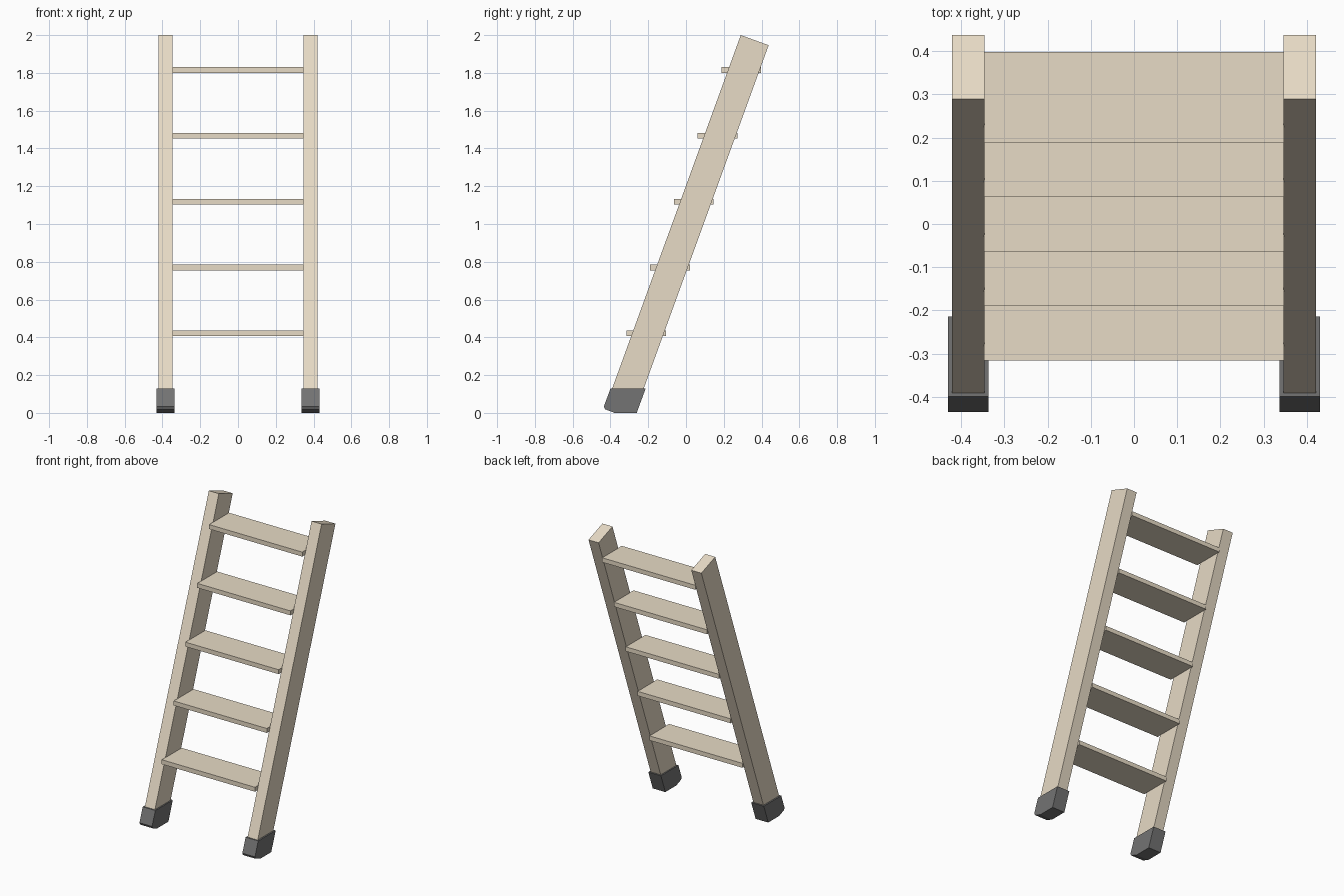
import bpy, bmesh, math
from mathutils import Vector

if "Cube" in bpy.data.objects:
    bpy.data.objects.remove(bpy.data.objects["Cube"])


def material(name, rgb):
    m = bpy.data.materials.new(name)
    m.diffuse_color = (*rgb, 1.0)
    m.use_nodes = True
    m.node_tree.nodes["Principled BSDF"].inputs["Base Color"].default_value = m.diffuse_color
    return m


WOOD = material("pale wood", (0.81, 0.715, 0.57))
RUBBER = material("dark grey rubber", (0.174, 0.174, 0.174))


def extrude_profile(name, profile, x0, x1, mat):
    """Solid made from a (y, z) profile swept from x0 to x1."""
    bm = bmesh.new()
    face = bm.faces.new([bm.verts.new((x0, y, z)) for y, z in profile])
    ext = bmesh.ops.extrude_face_region(bm, geom=[face])
    moved = [v for v in ext["geom"] if isinstance(v, bmesh.types.BMVert)]
    bmesh.ops.translate(bm, verts=moved, vec=(x1 - x0, 0, 0))
    bmesh.ops.recalc_face_normals(bm, faces=bm.faces)
    me = bpy.data.meshes.new(name)
    bm.to_mesh(me)
    bm.free()
    me.materials.append(mat)
    ob = bpy.data.objects.new(name, me)
    bpy.context.collection.objects.link(ob)
    return ob


# Leaning side rail: rectangle tilted 20 degrees, measured from its top front corner
LEAN = math.radians(20)
down = Vector((-math.sin(LEAN), -math.cos(LEAN)))
across = Vector((math.cos(LEAN), -math.sin(LEAN)))
top = Vector((0.29, 2.0))
rail = [top, top + across * 0.157,
        top + across * 0.157 + down * 2.03, top + down * 2.03]

# Rubber foot: level top, flat sole, chamfered toe
foot = [(-0.40, 0.128), (-0.214, 0.128), (-0.261, 0.0),
        (-0.378, 0.0), (-0.428, 0.019), (-0.435, 0.034)]

for side, s in (("left", -1), ("right", 1)):
    extrude_profile(side + "_rail", rail, s * 0.346, s * 0.421, WOOD)
    extrude_profile(side + "_foot", foot, s * 0.337, s * 0.431, RUBBER)

# Level treads stepping up and back
for i in range(5):
    y, z = -0.316 + 0.126 * i, 0.406 + 0.3485 * i
    tread = [(y, z), (y + 0.21, z), (y + 0.21, z + 0.03), (y, z + 0.03)]
    extrude_profile(f"tread_{i + 1}", tread, -0.348, 0.348, WOOD)
